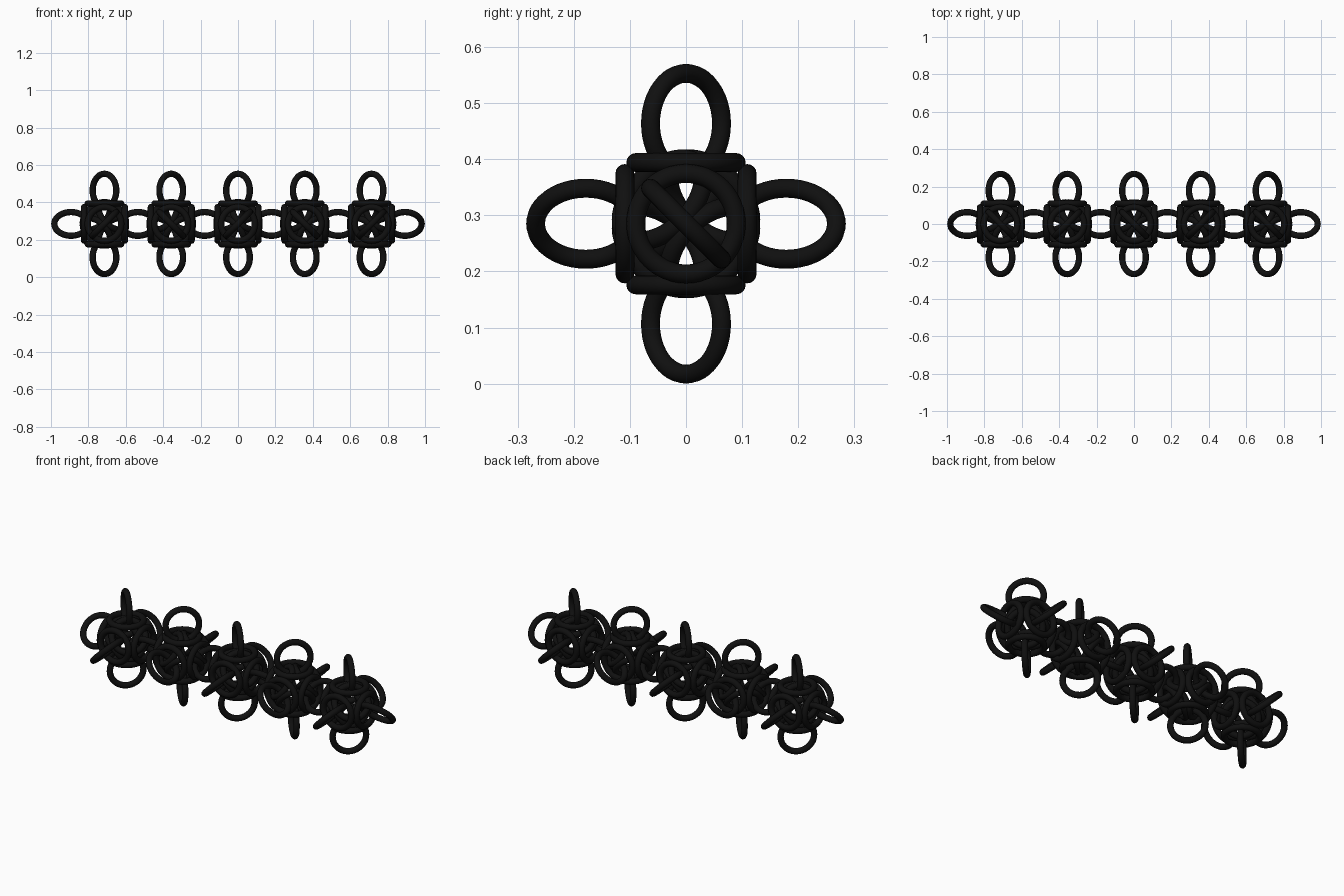
import bpy
from mathutils import Vector
from itertools import product

if "Cube" in bpy.data.objects:
    bpy.data.objects.remove(bpy.data.objects["Cube"])

PITCH = 0.357      # spacing of the clusters along x
MID_Z = 0.285      # height of the chain centre line
MAJOR, MINOR = 0.0895, 0.0168
ORBIT = 0.109      # orbital ring distance from cluster centre
CORNER = 0.074     # corner ring distance from cluster centre

black = bpy.data.materials.new("black_metal")
black.diffuse_color = (0.005, 0.005, 0.005, 1)
black.use_nodes = True
black.node_tree.nodes["Principled BSDF"].inputs["Base Color"].default_value = black.diffuse_color

# One shared smooth ring mesh
bpy.ops.mesh.primitive_torus_add(major_segments=48, minor_segments=16,
                                 major_radius=MAJOR, minor_radius=MINOR)
source = bpy.context.object
bpy.ops.object.shade_smooth()
ring_mesh = source.data
ring_mesh.name = "ring"
ring_mesh.materials.append(black)
bpy.data.objects.remove(source)


def ring(name, centre, normal):
    ob = bpy.data.objects.new(name, ring_mesh)
    ob.location = centre
    ob.rotation_mode = 'QUATERNION'
    ob.rotation_quaternion = Vector((0, 0, 1)).rotation_difference(Vector(normal).normalized())
    bpy.context.collection.objects.link(ob)


for i in range(5):
    centre = Vector(((i - 2) * PITCH, 0, MID_Z))
    hand = -1 if i % 2 == 0 else 1    # neighbouring clusters are mirror images

    # Four corner rings in a tetrahedral arrangement
    for c in product((-1, 1), repeat=3):
        if c[0] * c[1] * c[2] == hand:
            n = Vector(c).normalized()
            ring("corner_ring", centre + n * CORNER, n)

    for axis in range(3):
        for side in (-1, 1):
            n = Vector((0, 0, 0))
            n[axis] = side
            # Orbital ring around each joint
            ring("orbital_ring", centre + n * ORBIT, n)
            # Link ring, shared between neighbours along x
            if axis == 0 and side == -1 and i > 0:
                continue
            a, b = [k for k in range(3) if k != axis]
            tilt = Vector((0, 0, 0))
            tilt[a], tilt[b] = 1, -hand * side
            ring("link_ring", centre + n * PITCH / 2, tilt)
